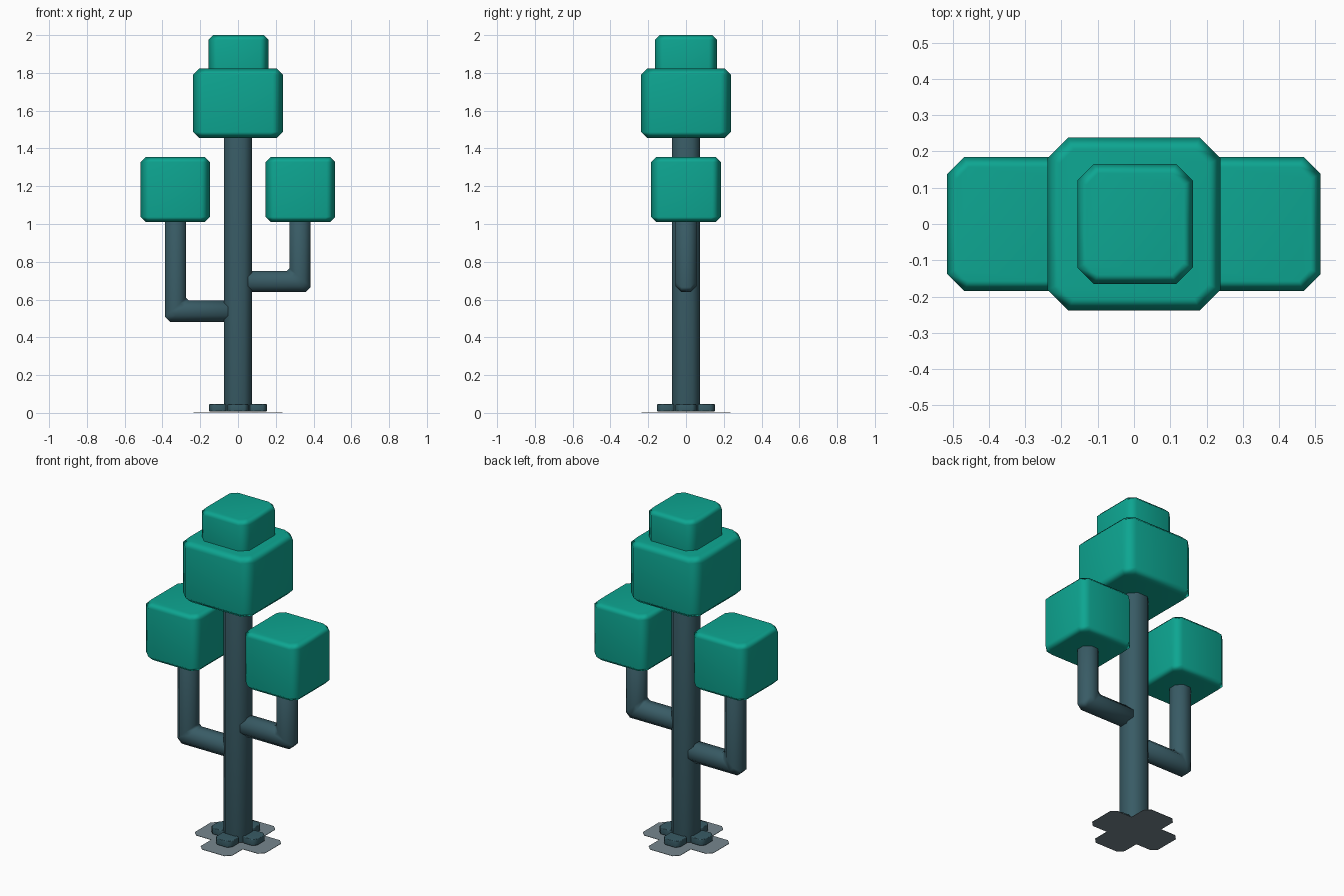
import bpy, bmesh, math

if "Cube" in bpy.data.objects:
    bpy.data.objects.remove(bpy.data.objects["Cube"])


def material(name, rgb):
    m = bpy.data.materials.new(name)
    m.diffuse_color = (*rgb, 1)
    m.use_nodes = True
    m.node_tree.nodes["Principled BSDF"].inputs["Base Color"].default_value = m.diffuse_color
    return m


LEAF = material("teal leaf", (0.004, 0.38, 0.285))
BARK = material("slate bark", (0.04, 0.105, 0.13))
SHADE = material("grey ground patch", (0.18, 0.24, 0.27))


def finish(bm, name, mat, smooth=True):
    bmesh.ops.recalc_face_normals(bm, faces=bm.faces)
    me = bpy.data.meshes.new(name)
    bm.to_mesh(me)
    bm.free()
    me.materials.append(mat)
    ob = bpy.data.objects.new(name, me)
    bpy.context.collection.objects.link(ob)
    if smooth:
        for p in me.polygons:
            p.use_smooth = True
        ob.modifiers.new("Weighted", 'WEIGHTED_NORMAL')
    return ob


def octagon(hx, hy, c):
    """Rectangle with cut corners."""
    return [(hx, -hy + c), (hx, hy - c), (hx - c, hy), (-hx + c, hy),
            (-hx, hy - c), (-hx, -hy + c), (-hx + c, -hy), (hx - c, -hy)]


def loft(name, rings, mat, smooth=True):
    bm = bmesh.new()
    loops = [[bm.verts.new(p) for p in r] for r in rings]
    n = len(loops[0])
    for a, b in zip(loops, loops[1:]):
        for i in range(n):
            j = (i + 1) % n
            bm.faces.new((a[i], a[j], b[j], b[i]))
    bm.faces.new(loops[0])
    bm.faces.new(loops[-1])
    return finish(bm, name, mat, smooth)


def block(name, cx, cy, hx, hy, z0, z1, cut, bev, mat, smooth=True):
    """Upright box with cut corners and bevelled top and bottom."""
    rings = []
    for z, d in ((z0, bev), (z0 + bev, 0), (z1 - bev, 0), (z1, bev)):
        rings.append([(cx + x, cy + y, z)
                      for x, y in octagon(hx - d, hy - d, cut - d * 0.5)])
    return loft(name, rings, mat, smooth)


def branch(name, side, cx, cz, w, top):
    """Elbow branch leaving the trunk sideways, then rising into a leaf block."""
    sec = octagon(w, w, w * 0.58)            # u = towards outside of bend, v = y
    inner, outer = -w - 0.015, w - 0.027

    def along(u):
        return inner + (u + w) / (2 * w) * (outer - inner)

    rings = [[(side * 0.03, v, cz - u) for u, v in sec],
             [(side * (cx + along(u)), v, cz - u) for u, v in sec],
             [(side * (cx + u), v, cz - along(u)) for u, v in sec],
             [(side * (cx + u), v, top) for u, v in sec]]
    loft(name, rings, BARK)


# Trunk
loft("trunk", [[(x, y, z) for x, y in octagon(0.074, 0.074, 0.04)]
               for z in (0.008, 1.5)], BARK)

# Elbow branches
branch("left_branch", -1, 0.33, 0.538, 0.056, 1.04)
branch("right_branch", 1, 0.328, 0.695, 0.056, 1.04)

# Leaf blocks
block("crown_block", 0, 0, 0.238, 0.238, 1.455, 1.822, 0.056, 0.032, LEAF)
block("crown_cap", 0.003, 0, 0.159, 0.165, 1.75, 2.0, 0.045, 0.025, LEAF)
block("left_leaf_block", -0.332, 0, 0.183, 0.184, 1.01, 1.355, 0.046, 0.027, LEAF)
block("right_leaf_block", 0.33, 0, 0.184, 0.184, 1.01, 1.355, 0.046, 0.027, LEAF)

# Four root feet
for i, name in enumerate(("right", "back", "left", "front")):
    a = i * math.pi / 2
    c, s = round(math.cos(a)), round(math.sin(a))
    hx, hy = (0.05, 0.055) if c else (0.055, 0.05)
    block(name + "_root", c * 0.103, s * 0.103, hx, hy, 0.008, 0.048,
          0.022, 0.004, BARK)

# Flat cross-shaped ground patch
L, W, K = 0.235, 0.105, 0.03
quarter = [(W, -W), (L - K, -W), (L, -W + K), (L, W - K), (L - K, W)]
bm = bmesh.new()
pts = []
for i in range(4):
    c, s = round(math.cos(i * math.pi / 2)), round(math.sin(i * math.pi / 2))
    pts += [bm.verts.new((c * x - s * y, s * x + c * y, 0)) for x, y in quarter]
bm.faces.new(pts)
top = bmesh.ops.extrude_face_region(bm, geom=bm.faces[:])
bmesh.ops.translate(bm, vec=(0, 0, 0.002),
                    verts=[g for g in top["geom"] if isinstance(g, bmesh.types.BMVert)])
finish(bm, "ground_patch", SHADE, smooth=False)
